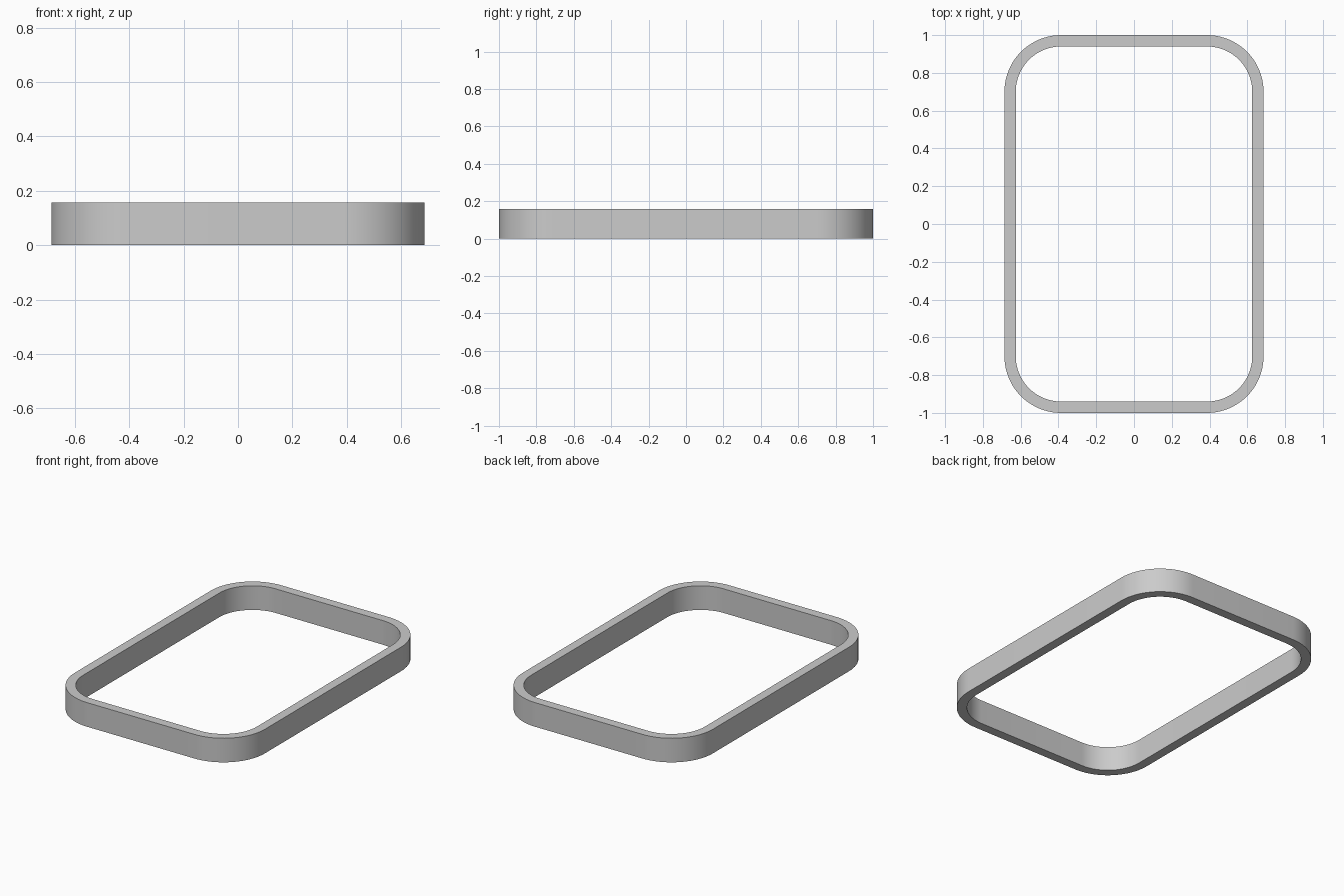
import bpy, bmesh
from math import sin, cos, pi, radians

if "Cube" in bpy.data.objects:
    bpy.data.objects.remove(bpy.data.objects["Cube"])

HALF_X, HALF_Y, HEIGHT = 0.686, 1.0, 0.157
RADIUS, WALL, STEPS = 0.30, 0.06, 20


def rounded_loop(bm, inset, z):
    """Ring of vertices around a rounded rectangle, inset from the outer edge."""
    cx, cy, r = HALF_X - RADIUS, HALF_Y - RADIUS, RADIUS - inset
    verts = []
    for quarter, (sx, sy) in enumerate([(1, 1), (-1, 1), (-1, -1), (1, -1)]):
        for i in range(STEPS + 1):
            a = (quarter + i / STEPS) * pi / 2
            verts.append(bm.verts.new((sx * cx + r * cos(a), sy * cy + r * sin(a), z)))
    return verts


# Rounded rectangular band: four loops bridged into a closed tube
bm = bmesh.new()
loops = [rounded_loop(bm, inset, z) for inset, z in
         [(0, 0), (0, HEIGHT), (WALL, HEIGHT), (WALL, 0)]]
n = len(loops[0])
for k in range(4):
    a, b = loops[k], loops[(k + 1) % 4]
    for i in range(n):
        j = (i + 1) % n
        bm.faces.new((a[i], a[j], b[j], b[i]))
bmesh.ops.recalc_face_normals(bm, faces=bm.faces)

mesh = bpy.data.meshes.new("rounded_frame")
bm.to_mesh(mesh)
bm.free()
frame = bpy.data.objects.new("rounded_frame", mesh)
bpy.context.collection.objects.link(frame)

# Smooth corners, crisp rims
bpy.context.view_layer.objects.active = frame
frame.select_set(True)
bpy.ops.object.shade_smooth_by_angle(angle=radians(30))
